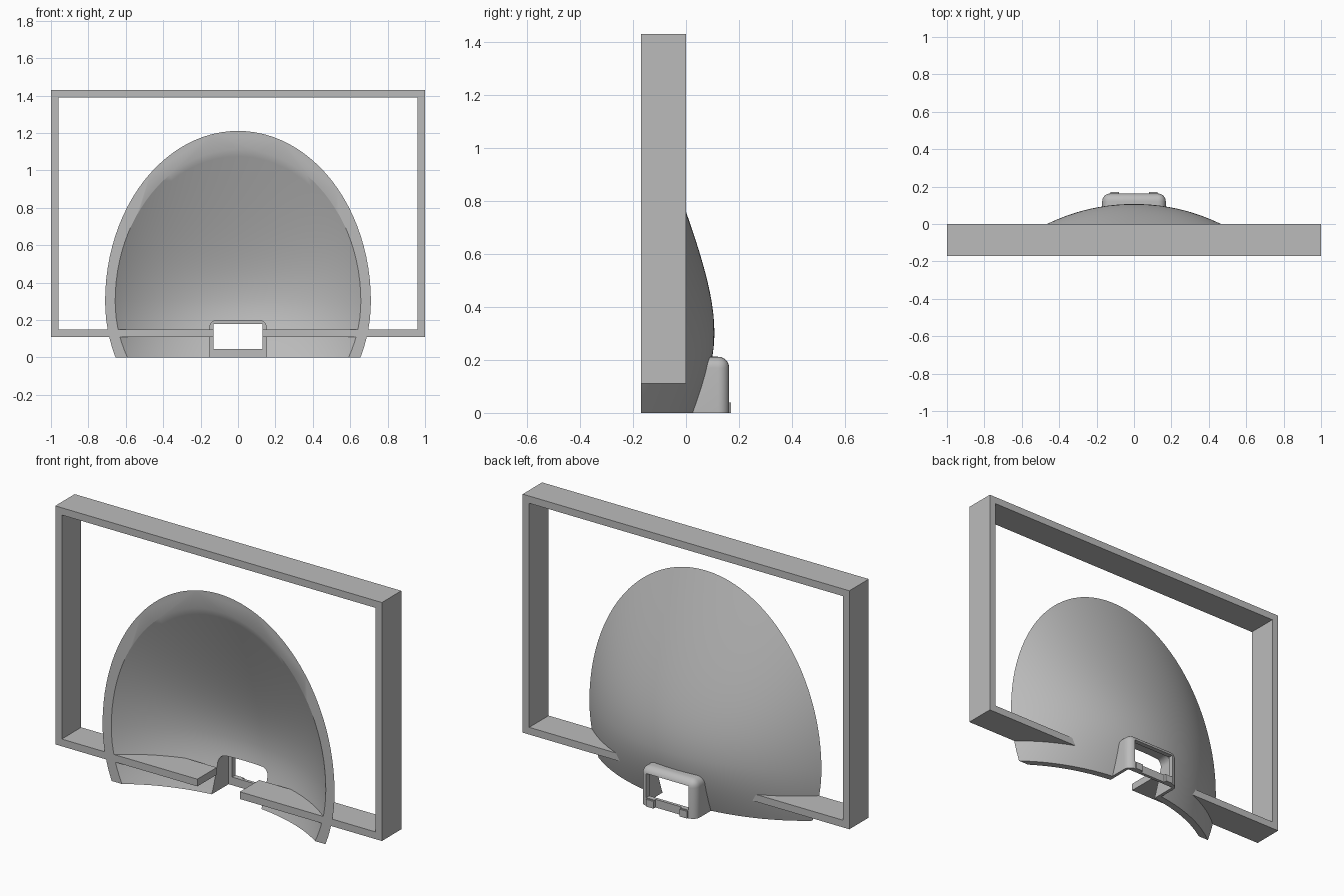
import bpy, bmesh, math
from mathutils import Vector

old = bpy.data.objects.get("Cube")
if old:
    bpy.data.objects.remove(old, do_unlink=True)

grey = bpy.data.materials.new("plain grey")
grey.use_nodes = True
COLOR = (0.5, 0.5, 0.5, 1)
grey.diffuse_color = COLOR
grey.node_tree.nodes["Principled BSDF"].inputs["Base Color"].default_value = COLOR

FRONT = -0.17


def make(name, bm):
    bmesh.ops.recalc_face_normals(bm, faces=bm.faces)
    mesh = bpy.data.meshes.new(name)
    bm.to_mesh(mesh)
    bm.free()
    mesh.materials.append(grey)
    obj = bpy.data.objects.new(name, mesh)
    bpy.context.collection.objects.link(obj)
    return obj


def box(name, lo, hi, tweak=None):
    bm = bmesh.new()
    bmesh.ops.create_cube(bm, size=1)
    for v in bm.verts:
        v.co = Vector([l + (c + 0.5) * (h - l) for c, l, h in zip(v.co, lo, hi)])
    if tweak:
        tweak(bm)
    return make(name, bm)


def apply(obj):
    graph = bpy.context.evaluated_depsgraph_get()
    mesh = bpy.data.meshes.new_from_object(obj.evaluated_get(graph))
    obj.modifiers.clear()
    obj.data = mesh


def boolean(obj, cutter, operation):
    mod = obj.modifiers.new("cut", "BOOLEAN")
    mod.operation, mod.object, mod.solver = operation, cutter, "EXACT"
    apply(obj)


def drop(cutter):
    bpy.data.objects.remove(cutter, do_unlink=True)


def smooth(obj):
    bpy.ops.object.select_all(action="DESELECT")
    obj.select_set(True)
    bpy.context.view_layer.objects.active = obj
    bpy.ops.object.shade_smooth_by_angle(angle=math.radians(32))


# Egg-shaped dish: nested egg outlines, growing wider toward the front
def dish():
    peak, centre, rings, sides = 0.107, 0.30, 36, 96
    bm = bmesh.new()
    apex = bm.verts.new((0, peak, centre))
    last = None
    for i in range(1, rings + 1):
        depth = 0.33 * (i / rings) ** 2
        wide = math.sqrt(1 - (1 - depth / 0.935) ** 2)
        tall = 0.27 * math.sqrt((depth / 0.11 + 1) ** 2 - 1)
        ring = []
        for k in range(sides):
            a = 2 * math.pi * k / sides
            s = math.sin(a) * tall * (1 if math.sin(a) > 0 else 0.85)
            ring.append(bm.verts.new((wide * math.cos(a), peak - depth, centre + s)))
        for k in range(sides):
            n = (k + 1) % sides
            if last:
                bm.faces.new((last[k], last[n], ring[n], ring[k]))
            else:
                bm.faces.new((apex, ring[n], ring[k]))
        last = ring
    # wall thickness: copy the skin inward and close the rim
    bm.normal_update()
    skin = list(bm.verts)
    faces = list(bm.faces)
    flip = 1 if apex.normal.y > 0 else -1
    inner = {v: bm.verts.new(v.co - v.normal * flip * 0.036) for v in skin}
    for f in faces:
        bm.faces.new([inner[v] for v in reversed(f.verts)])
    for k in range(sides):
        n = (k + 1) % sides
        bm.faces.new((last[k], last[n], inner[last[n]], inner[last[k]]))
    return make("dish_shell", bm)


shell = dish()
bounds = box("bounds", (-1, FRONT, 0), (1, 0.4, 2))
boolean(shell, bounds, "INTERSECT")
drop(bounds)


# Socket hood: rounded housing behind the dish, its root leaning with the wall
def rounded(radius, back):
    def tweak(bm):
        edges = []
        for e in bm.edges:
            mid = (e.verts[0].co + e.verts[1].co) / 2
            top = max(v.co.z for v in bm.verts)
            side = max(v.co.x for v in bm.verts)
            rear = max(v.co.y for v in bm.verts)
            if mid.z > top - 0.001 and abs(mid.x) > side - 0.001:
                edges.append(e)
            elif back and mid.y > rear - 0.001 and mid.z > 0.001:
                edges.append(e)
        bmesh.ops.bevel(bm, geom=edges, offset=radius, segments=6, profile=0.5,
                        affect="EDGES")
        if back:
            for v in bm.verts:
                if v.co.y < 0.001:
                    v.co.y = 0.025 + 0.29 * v.co.z
    return tweak


hood = box("socket_hood", (-0.17, 0, 0), (0.17, 0.163, 0.212), rounded(0.042, True))
cavity = box("cavity", (-0.152, -0.3, -0.1), (0.152, 0.135, 0.198), rounded(0.04, False))
window = box("window", (-0.13, -0.3, 0.045), (0.13, 0.4, 0.178))
notch = box("notch", (-0.08, 0.152, -0.1), (0.08, 0.4, 0.1))
for cutter in (cavity, window, notch):
    boolean(hood, cutter, "DIFFERENCE")
boolean(shell, cavity, "DIFFERENCE")
for cutter in (cavity, window, notch):
    drop(cutter)
smooth(shell)
smooth(hood)

# Feet on the socket sill
for side, label in ((1, "left"), (-1, "right")):
    x = sorted((side * 0.08, side * 0.125))
    box("sill_foot_" + label, (x[0], 0.14, 0), (x[1], 0.17, 0.04))

# Rectangular frame; the lower rail stops either side of the socket
W, LOW, HIGH, T = 1.0, 0.11, 1.43, 0.04
box("frame_top", (-W, FRONT, HIGH - T), (W, 0, HIGH))
for side, label in ((1, "left"), (-1, "right")):
    x = sorted((side * W, side * (W - T)))
    box("frame_post_" + label, (x[0], FRONT, LOW), (x[1], 0, HIGH - T))
    x = sorted((side * (W - T), side * 0.13))
    box("frame_rail_" + label, (x[0], FRONT, LOW), (x[1], 0, LOW + T))
